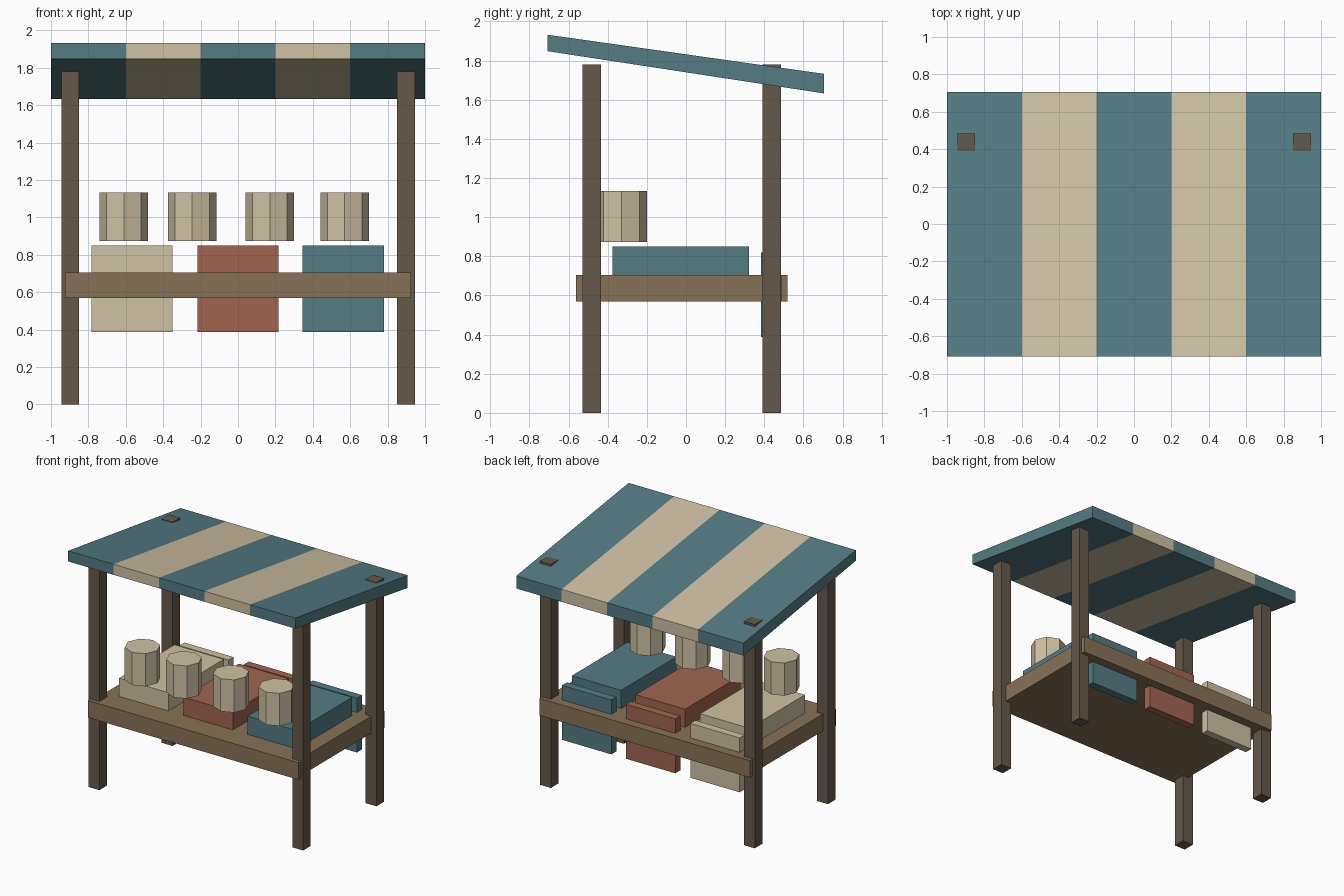
import bpy, bmesh

if "Cube" in bpy.data.objects:
    bpy.data.objects.remove(bpy.data.objects["Cube"])


def material(name, rgb):
    # 8-bit screen colour to linear
    m = bpy.data.materials.new(name)
    m.diffuse_color = [(c / 255) ** 2.2 for c in rgb] + [1]
    m.use_nodes = True
    m.node_tree.nodes["Principled BSDF"].inputs["Base Color"].default_value = m.diffuse_color
    return m


TEAL = material("teal", (84, 124, 131))
CREAM = material("cream", (206, 193, 162))
RED = material("brick_red", (160, 101, 80))
WOOD = material("counter_wood", (134, 114, 87))
DARK = material("post_wood", (102, 89, 75))


def finish(name, bm, *mats):
    bmesh.ops.recalc_face_normals(bm, faces=bm.faces)
    me = bpy.data.meshes.new(name)
    bm.to_mesh(me)
    bm.free()
    for m in mats:
        me.materials.append(m)
    ob = bpy.data.objects.new(name, me)
    bpy.context.collection.objects.link(ob)
    return ob


def box(name, x, y, z, mat):
    bm = bmesh.new()
    bmesh.ops.create_cube(bm, size=1)
    for v in bm.verts:
        v.co = [(a + b) / 2 + c * (b - a) for c, (a, b) in zip(v.co, (x, y, z))]
    return finish(name, bm, mat)


# Four posts
for side, x in (("left", (-0.945, -0.85)), ("right", (0.85, 0.945))):
    box(f"front_post_{side}", x, (-0.53, -0.435), (0, 1.78), DARK)
    box(f"back_post_{side}", x, (0.39, 0.485), (0, 1.78), DARK)

# Counter with front and back rails
box("counter", (-0.9, 0.9), (-0.53, 0.487), (0.57, 0.705), WOOD)
box("front_rail", (-0.925, 0.925), (-0.562, -0.53), (0.57, 0.705), WOOD)
box("back_rail", (-0.925, 0.925), (0.487, 0.518), (0.57, 0.705), WOOD)

# Goods trays and the panels hanging behind them
for x, mat, tag in ((-0.567, CREAM, "cream"), (0, RED, "red"), (0.563, TEAL, "teal")):
    span = (x - 0.217, x + 0.217)
    box(f"tray_{tag}", span, (-0.375, 0.322), (0.705, 0.85), mat)
    box(f"hanging_panel_{tag}", span, (0.382, 0.445), (0.387, 0.82), mat)

# Octagonal jars
for i, x in enumerate((-0.61, -0.245, 0.17, 0.57)):
    bm = bmesh.new()
    bmesh.ops.create_cone(bm, cap_ends=True, segments=8, radius1=0.13,
                          radius2=0.13, depth=0.26)
    jar = finish(f"jar_{i + 1}", bm, CREAM)
    jar.location = (x, -0.33, 1.003)

# Sloping striped awning: one side profile swept across the stripe borders
profile = [(-0.708, 1.848), (0.706, 1.632), (0.706, 1.732), (-0.708, 1.932)]
bm = bmesh.new()
rings = [[bm.verts.new((-1 + 0.4 * i, y, z)) for y, z in profile] for i in range(6)]
for i in range(5):
    for k in range(4):
        n = (k + 1) % 4
        f = bm.faces.new((rings[i][k], rings[i][n], rings[i + 1][n], rings[i + 1][k]))
        f.material_index = i % 2
bm.faces.new(rings[0])
bm.faces.new(rings[-1])
finish("awning", bm, TEAL, CREAM)
